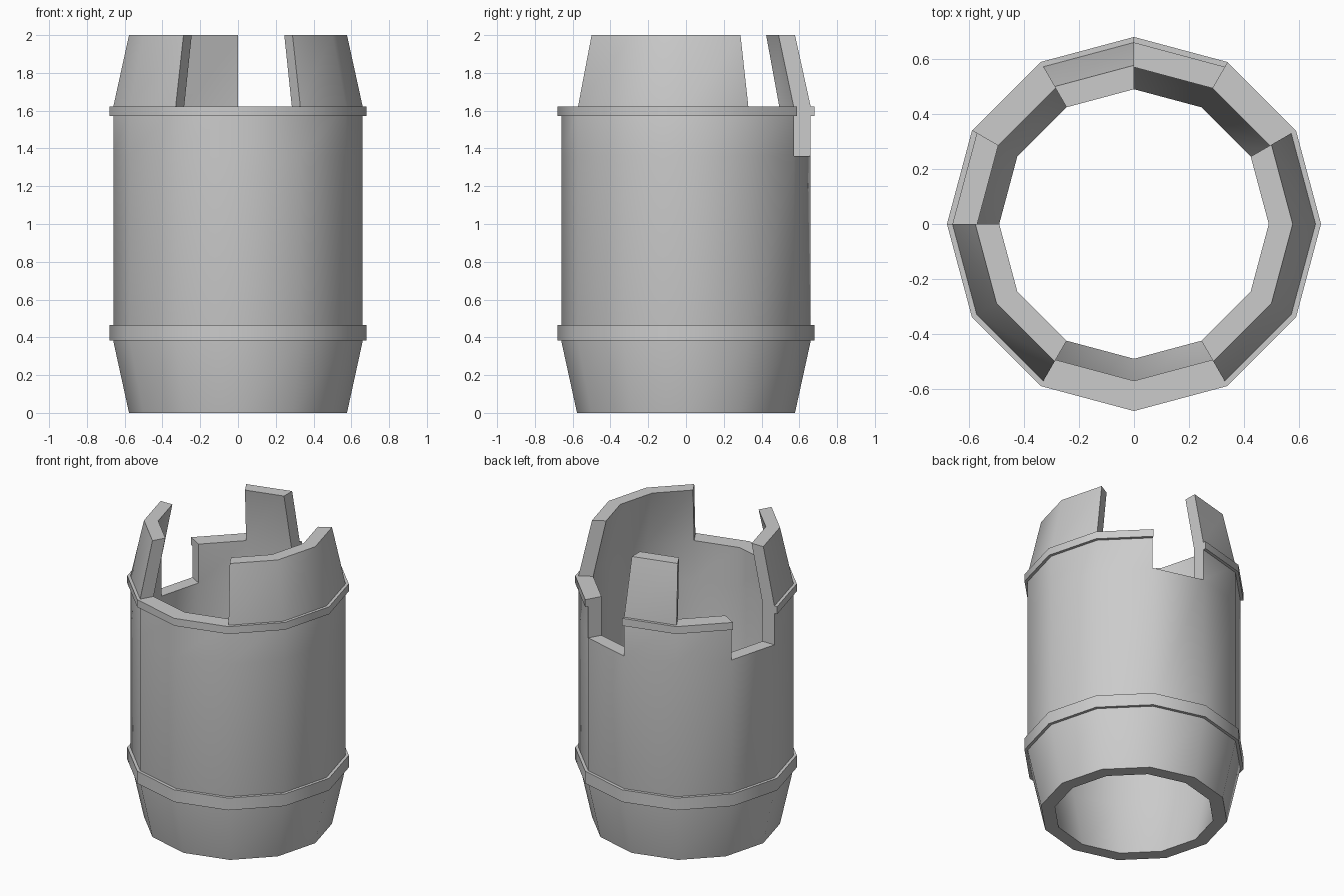
import bpy, bmesh, math

if "Cube" in bpy.data.objects:
    bpy.data.objects.remove(bpy.data.objects["Cube"])

SIDES = 12


def ring_part(name, levels, heights, closed_back=True):
    """Twelve-sided ring. levels: (z, inner radius, outer radius).
    heights: index of the top level of each 30-degree sector (0 = missing)."""
    bm = bmesh.new()
    cache = {}

    def v(i, lvl, outer):
        key = (i % SIDES, lvl, outer)
        if key not in cache:
            a = math.tau * (i % SIDES) / SIDES
            r = levels[lvl][2 if outer else 1]
            cache[key] = bm.verts.new((r * math.cos(a), r * math.sin(a), levels[lvl][0]))
        return cache[key]

    for i, top in enumerate(heights):
        if not top:
            continue
        j = i + 1
        for k in range(top):
            bm.faces.new((v(i, k, 1), v(j, k, 1), v(j, k + 1, 1), v(i, k + 1, 1)))
            if closed_back:
                bm.faces.new((v(j, k, 0), v(i, k, 0), v(i, k + 1, 0), v(j, k + 1, 0)))
        # top and bottom rims
        bm.faces.new((v(i, top, 1), v(j, top, 1), v(j, top, 0), v(i, top, 0)))
        bm.faces.new((v(j, 0, 1), v(i, 0, 1), v(i, 0, 0), v(j, 0, 0)))
        # exposed ends next to lower sectors
        for k in range(heights[i - 1], top):
            bm.faces.new((v(i, k, 0), v(i, k, 1), v(i, k + 1, 1), v(i, k + 1, 0)))
        for k in range(heights[j % SIDES], top):
            bm.faces.new((v(j, k, 1), v(j, k, 0), v(j, k + 1, 0), v(j, k + 1, 1)))

    mesh = bpy.data.meshes.new(name)
    bm.to_mesh(mesh)
    bm.free()
    obj = bpy.data.objects.new(name, mesh)
    bpy.context.collection.objects.link(obj)
    bpy.ops.object.select_all(action='DESELECT')
    obj.select_set(True)
    bpy.context.view_layer.objects.active = obj
    bpy.ops.object.shade_smooth_by_angle(angle=math.radians(35))
    return obj


# Sector tops counter-clockwise from +x: 4 intact, 3 broken at the hoop, 2 deep notch
tops = [4, 3, 2, 4, 3, 2, 4, 4, 3, 3, 4, 4]

# Hollow barrel wall, open at both ends
ring_part("barrel_wall",
          [(0, 0.49, 0.577), (0.38, 0.57, 0.66), (1.36, 0.57, 0.66),
           (1.622, 0.57, 0.66), (2.0, 0.49, 0.577)], tops)

# Hoops: the upper one is missing where the deep notches are
ring_part("lower_hoop", [(0.383, 0.66, 0.68), (0.465, 0.66, 0.68)], [1] * SIDES, False)
ring_part("upper_hoop", [(1.572, 0.66, 0.68), (1.622, 0.66, 0.68)],
          [int(t > 2) for t in tops], False)
